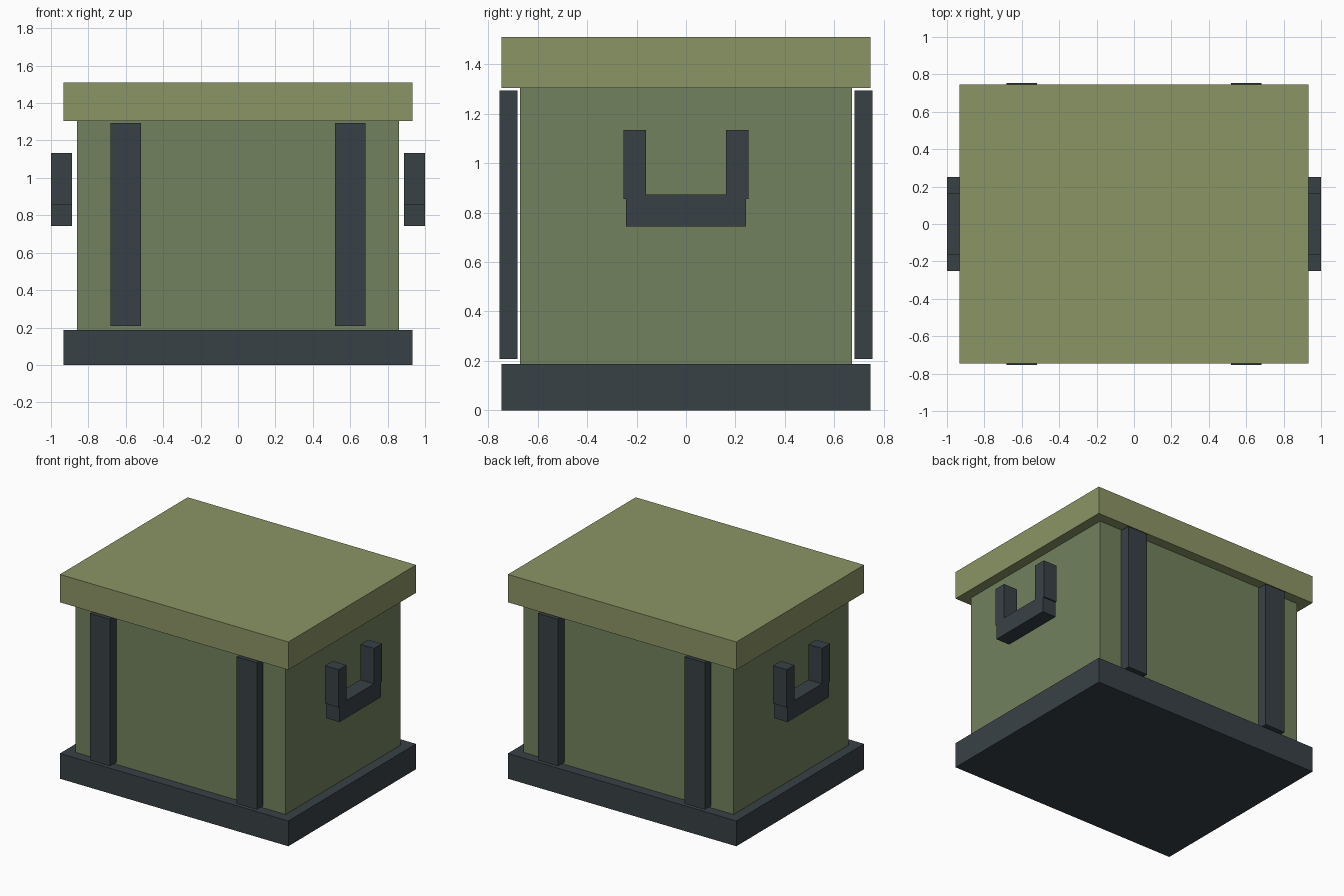
import bpy

if "Cube" in bpy.data.objects:
    bpy.data.objects.remove(bpy.data.objects["Cube"])


def material(name, color):
    m = bpy.data.materials.new(name)
    m.diffuse_color = (*color, 1)
    m.use_nodes = True
    m.node_tree.nodes["Principled BSDF"].inputs["Base Color"].default_value = m.diffuse_color
    return m


OLIVE = material("olive_paint", (0.17, 0.22, 0.11))
LIGHT = material("light_olive_paint", (0.26, 0.30, 0.13))
DARK = material("dark_metal", (0.04, 0.053, 0.06))


def box(name, xs, ys, zs, mat):
    """Box spanning the given (min, max) ranges."""
    spans = (xs, ys, zs)
    bpy.ops.mesh.primitive_cube_add(size=1, location=[(a + b) / 2 for a, b in spans])
    ob = bpy.context.object
    ob.name = name
    ob.scale = [abs(b - a) for a, b in spans]
    bpy.ops.object.transform_apply(location=False, rotation=False, scale=True)
    ob.data.materials.append(mat)
    return ob


# Base, body and lid
box("base", (-0.934, 0.934), (-0.746, 0.746), (0, 0.187), DARK)
box("body", (-0.86, 0.86), (-0.672, 0.672), (0.187, 1.304), OLIVE)
box("lid", (-0.934, 0.934), (-0.746, 0.746), (1.304, 1.51), LIGHT)

# Vertical straps on front and back
for sy, face in ((-1, "front"), (1, "back")):
    for sx, side in ((-1, "left"), (1, "right")):
        box(f"{face}_{side}_strap", (sx * 0.518, sx * 0.683),
            (sy * 0.681, sy * 0.755), (0.207, 1.293), DARK)

# Side handles: a grip bar with two uprights
for sx, side in ((-1, "left"), (1, "right")):
    depth = (sx * 0.888, sx * 1.0)
    box(f"{side}_handle_grip", depth, (-0.242, 0.242), (0.743, 0.872), DARK)
    for sy, end in ((-1, "front"), (1, "back")):
        box(f"{side}_handle_{end}_arm", depth, (sy * 0.161, sy * 0.252),
            (0.855, 1.134), DARK)
